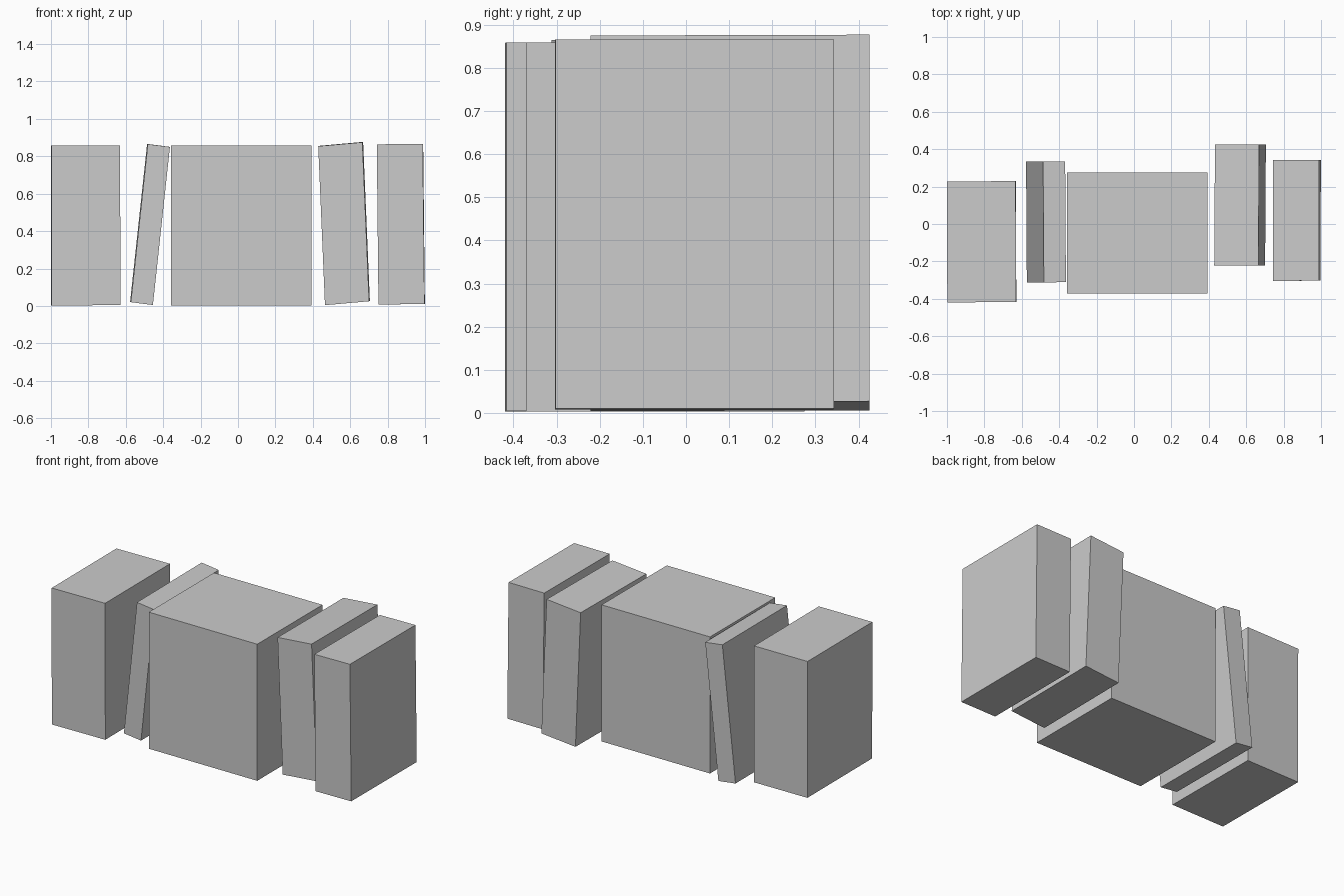
import bpy
import bmesh
from mathutils import Matrix, Vector

default = bpy.data.objects.get("Cube")
if default:
    bpy.data.objects.remove(default, do_unlink=True)

grey = bpy.data.materials.new("plain grey")
grey.use_nodes = True
colour = (0.6, 0.6, 0.6, 1)
grey.diffuse_color = colour
grey.node_tree.nodes["Principled BSDF"].inputs["Base Color"].default_value = colour


def slab(name, corner, across, depth, up):
    """Slanted block from its lower front right corner and three edge vectors."""
    corner, across, depth, up = map(Vector, (corner, across, depth, up))
    centre = corner + (across + depth + up) / 2
    shape = Matrix((across, depth, up)).transposed().to_4x4()
    bm = bmesh.new()
    bmesh.ops.create_cube(bm, size=1, matrix=Matrix.Translation(centre) @ shape)
    mesh = bpy.data.meshes.new(name)
    bm.to_mesh(mesh)
    bm.free()
    mesh.materials.append(grey)
    bpy.context.collection.objects.link(bpy.data.objects.new(name, mesh))


# Row of separate blocks, from the model's right to its left
slab("right_end_block", (-0.997, -0.42, 0.003), (0.368, 0.004, 0.001), (-0.003, 0.646, 0), (-0.001, 0, 0.855))
slab("leaning_thin_block", (-0.573, -0.312, 0.02), (0.118, 0.001, -0.015), (-0.004, 0.646, 0.001), (0.091, 0, 0.845))
slab("wide_centre_block", (-0.359, -0.371, 0.003), (0.752, 0, 0), (0, 0.646, 0), (0, 0, 0.856))
slab("tilted_block", (0.465, -0.221, 0.004), (0.236, 0, 0.021), (0.004, 0.646, 0.002), (-0.036, 0, 0.85))
slab("left_end_block", (0.751, -0.304, 0.008), (0.246, 0.001, 0.002), (0.002, 0.646, 0), (-0.009, 0, 0.856))
